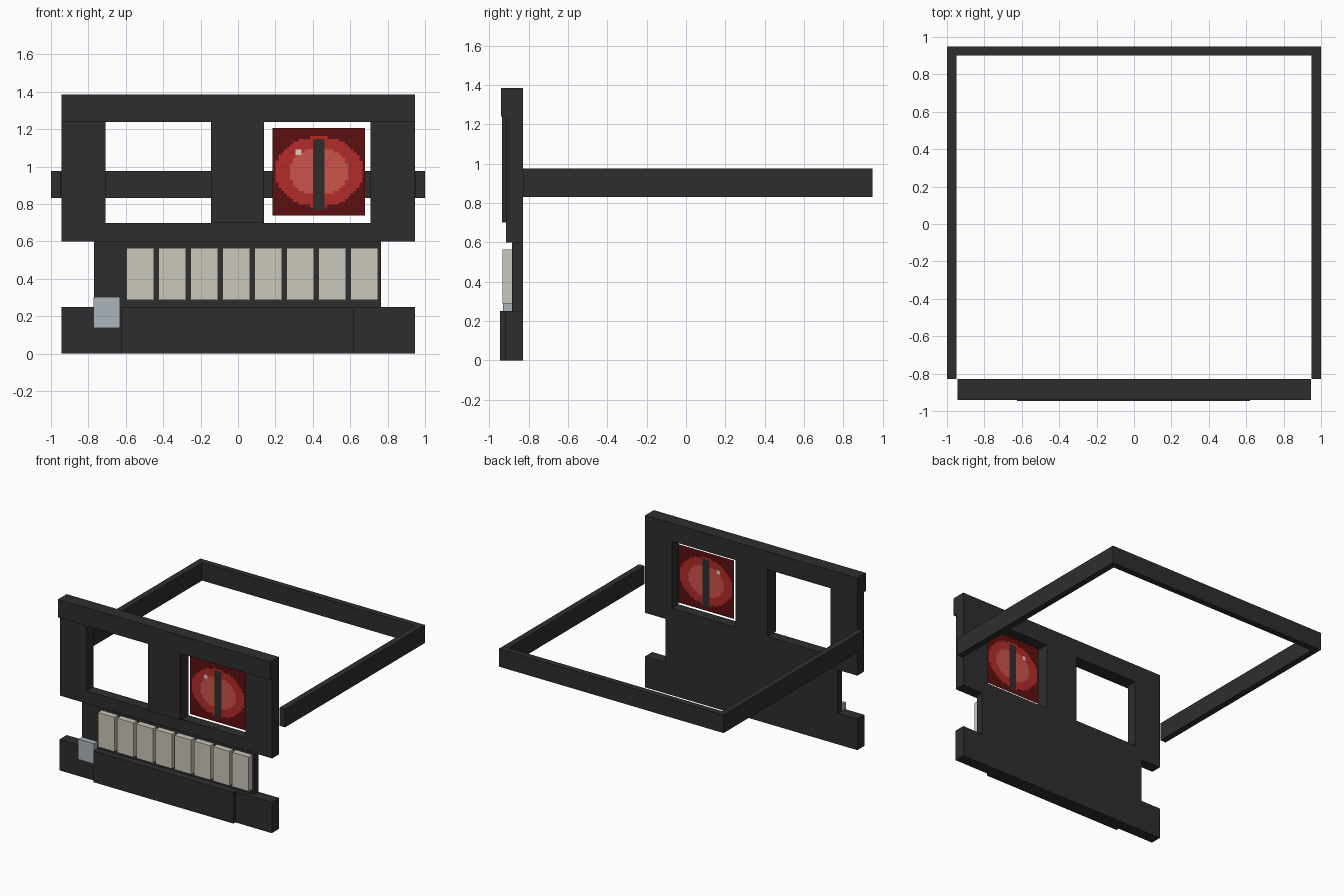
import bpy, bmesh

if "Cube" in bpy.data.objects:
    bpy.data.objects.remove(bpy.data.objects["Cube"])


def material(name, rgb):
    m = bpy.data.materials.new(name)
    m.diffuse_color = (*rgb, 1)
    m.use_nodes = True
    m.node_tree.nodes["Principled BSDF"].inputs["Base Color"].default_value = m.diffuse_color
    return m


CHARCOAL = material("charcoal", (0.027, 0.027, 0.027))
IVORY = material("ivory", (0.60, 0.57, 0.49))
STEEL = material("steel", (0.41, 0.46, 0.50))
DARK_RED = material("dark red", (0.105, 0.0045, 0.0045))
RED = material("red", (0.45, 0.024, 0.024))
LIGHT_RED = material("light red", (0.60, 0.085, 0.07))
GLINT = material("glint", (0.85, 0.60, 0.55))

BACK = -0.83  # shared rear plane of the face plate


def box(name, x, y, z, mat):
    """Box from (min, max) ranges on each axis."""
    bm = bmesh.new()
    bmesh.ops.create_cube(bm, size=1)
    for v in bm.verts:
        v.co = [r[0] if c < 0 else r[1] for r, c in zip((x, y, z), v.co)]
    me = bpy.data.meshes.new(name)
    bm.to_mesh(me)
    bm.free()
    me.materials.append(mat)
    ob = bpy.data.objects.new(name, me)
    bpy.context.collection.objects.link(ob)
    return ob


# Face plate: brow, nose bridge, cheeks, mouth wall and jaw
box("brow", (-0.945, 0.945), (-0.94, BACK), (1.24, 1.385), CHARCOAL)
box("nose_bridge", (-0.145, 0.14), (-0.935, BACK), (0.70, 1.24), CHARCOAL)
box("cheek_bar", (-0.945, 0.945), (-0.915, BACK), (0.60, 0.70), CHARCOAL)
box("mouth_wall", (-0.77, 0.765), (-0.885, BACK), (0.25, 0.60), CHARCOAL)
box("jaw", (-0.945, 0.945), (-0.92, BACK), (0.0, 0.25), CHARCOAL)
box("chin_plate", (-0.625, 0.62), (-0.945, -0.92), (0.0, 0.25), CHARCOAL)

# Mirrored parts: eye socket posts and head band arms
for side, s in (("left", -1), ("right", 1)):
    box(f"{side}_post", sorted((s * 0.708, s * 0.945)), (-0.915, BACK), (0.70, 1.24), CHARCOAL)
    box(f"{side}_band_arm", sorted((s * 0.95, s * 1.0)), (BACK, 0.95), (0.832, 0.977), CHARCOAL)
box("rear_band", (-0.95, 0.95), (0.90, 0.95), (0.832, 0.977), CHARCOAL)

# Row of teeth and the metal tab at the mouth corner
for i in range(8):
    x0 = -0.595 + i * 0.171
    box(f"tooth_{i + 1}", (x0, x0 + 0.147), (-0.933, -0.885), (0.288, 0.565), IVORY)
box("metal_tab", (-0.772, -0.63), (-0.93, -0.885), (0.138, 0.302), STEEL)

# Eye: flat panel of small cells coloured by elliptical rings and a slit pupil
N = 32
bm = bmesh.new()
bmesh.ops.create_grid(bm, x_segments=N, y_segments=N, size=0.5)
for f in bm.faces:
    c = f.calc_center_median()
    col, row = int((c.x + 0.5) * N), int((0.5 - c.y) * N)
    dx, dz = c.x * 0.495, c.y * 0.47
    if 14 <= col <= 17 and 4 <= row <= 29:
        f.material_index = 0
    elif col in (8, 9) and row in (8, 9):
        f.material_index = 4
    elif (dx / 0.158) ** 2 + (dz / 0.125) ** 2 < 1:
        f.material_index = 3
    elif (dx / 0.235) ** 2 + (dz / 0.187) ** 2 < 1:
        f.material_index = 2
    else:
        f.material_index = 1
for v in bm.verts:
    v.co = (0.4325 + v.co.x * 0.495, -0.873, 0.973 + v.co.y * 0.47)
eye_mesh = bpy.data.meshes.new("eye_panel")
bm.to_mesh(eye_mesh)
bm.free()
for m in (CHARCOAL, DARK_RED, RED, LIGHT_RED, GLINT):
    eye_mesh.materials.append(m)
bpy.context.collection.objects.link(bpy.data.objects.new("eye_panel", eye_mesh))
